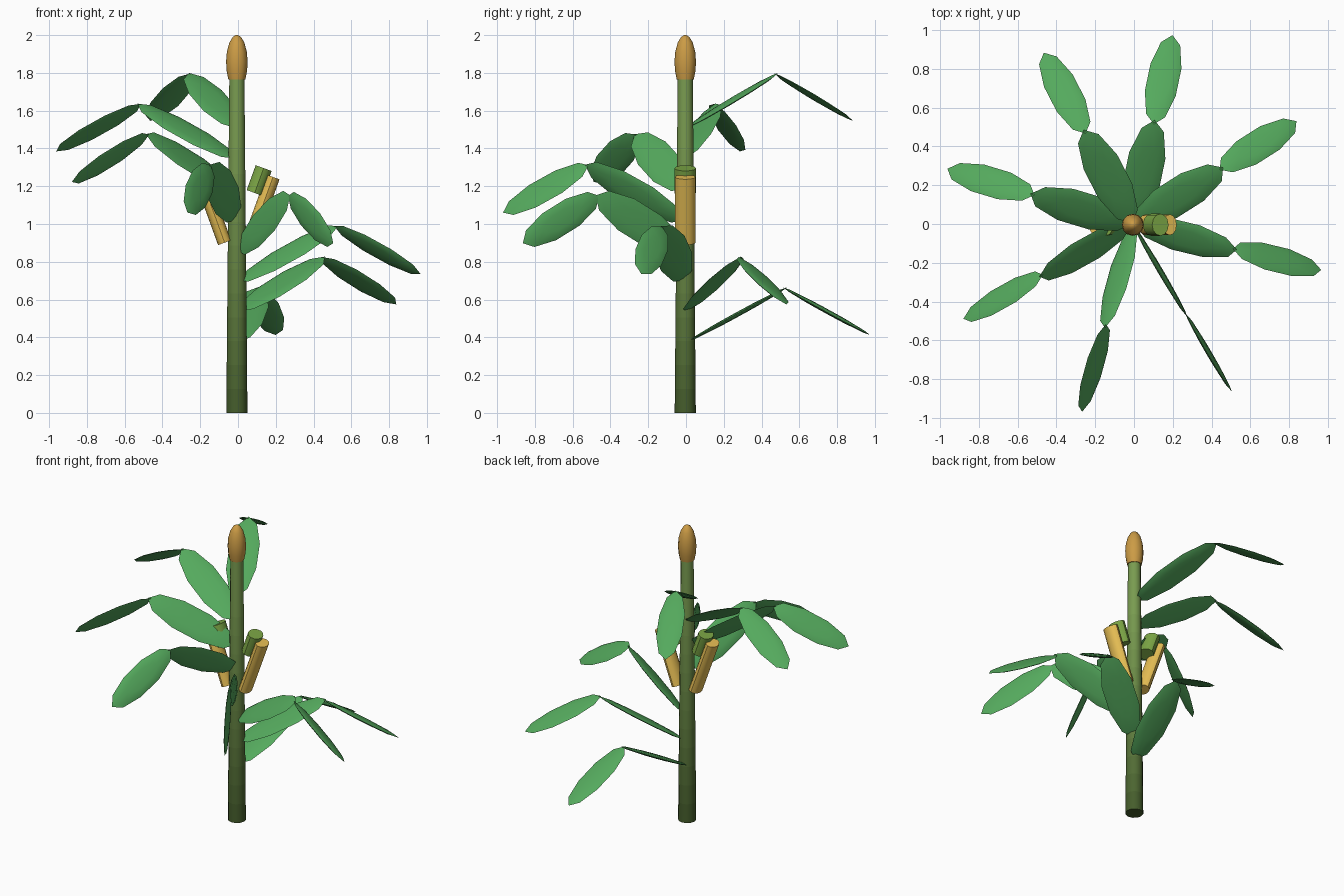
import bpy, bmesh, math
from mathutils import Vector, Matrix

if "Cube" in bpy.data.objects:
    bpy.data.objects.remove(bpy.data.objects["Cube"])

CX, CY = -0.006, -0.004


def material(name, rgb):
    m = bpy.data.materials.new(name)
    m.diffuse_color = (*rgb, 1)
    m.use_nodes = True
    m.node_tree.nodes["Principled BSDF"].inputs["Base Color"].default_value = m.diffuse_color
    return m


def finish(bm, name, mats, angle=35):
    bmesh.ops.recalc_face_normals(bm, faces=bm.faces[:])
    me = bpy.data.meshes.new(name)
    bm.to_mesh(me)
    bm.free()
    ob = bpy.data.objects.new(name, me)
    bpy.context.collection.objects.link(ob)
    for m in mats:
        me.materials.append(m)
    bpy.ops.object.select_all(action='DESELECT')
    bpy.context.view_layer.objects.active = ob
    ob.select_set(True)
    bpy.ops.object.shade_smooth_by_angle(angle=math.radians(angle))
    return ob


def lathe(name, profile, mats, seg=12, banded=False):
    bm = bmesh.new()
    rings = []
    for r, z in profile:
        rings.append([bm.verts.new((CX + r * math.cos(2 * math.pi * i / seg),
                                    CY + r * math.sin(2 * math.pi * i / seg), z))
                      for i in range(seg)])
    for k in range(len(rings) - 1):
        a, b = rings[k], rings[k + 1]
        for i in range(seg):
            j = (i + 1) % seg
            f = bm.faces.new((a[i], a[j], b[j], b[i]))
            f.material_index = k if banded else 0
    bm.faces.new(rings[0])
    bm.faces.new(rings[-1]).material_index = len(mats) - 1
    return finish(bm, name, mats)


leaf_mat = material("leaf_green", (0.09, 0.40, 0.11))
ear_mat = material("ear_yellow", (0.80, 0.52, 0.09))
husk_mat = material("husk_green", (0.20, 0.38, 0.06))
tassel_mat = material("tassel_brown", (0.60, 0.33, 0.06))

# Stalk: tapered, shading from dark at the foot to light at the top
N = 14
low, high = Vector((0.06, 0.11, 0.025)), Vector((0.19, 0.33, 0.08))
stalk_mats = [material(f"stalk_green_{k}", low.lerp(high, min(1, k / (N - 3)))) for k in range(N)]
lathe("stalk", [(0.056 - 0.016 * k / N, 1.77 * k / N) for k in range(N + 1)],
      stalk_mats, banded=True)

# Tassel: blunt-based bud on top
lathe("tassel", [(0.045, 1.765), (0.054, 1.81), (0.057, 1.86), (0.053, 1.91),
                 (0.040, 1.96), (0.022, 1.99), (0.006, 2.0)], [tassel_mat])


# Leaves: an arching pair of flat blades for each, spiralling up the stalk
def blade(name, az, radius, z, slope, length, width):
    e = math.radians(slope)
    d = Vector((math.cos(az) * math.cos(e), math.sin(az) * math.cos(e), math.sin(e)))
    rot = Vector((0, 1, 0)).rotation_difference(d).to_matrix().to_4x4()
    pos = Vector((CX + radius * math.cos(az), CY + radius * math.sin(az), z))
    bm = bmesh.new()
    bmesh.ops.create_uvsphere(bm, u_segments=10, v_segments=6, radius=1)
    bmesh.ops.transform(bm, verts=bm.verts[:], matrix=Matrix.Translation(pos) @ rot
                        @ Matrix.Diagonal((width, length, 0.012, 1)))
    finish(bm, name, [leaf_mat])


for i in range(8):
    az = math.radians(78.2) - 0.8 * i
    z = 0.52 + 0.162 * i
    blade(f"leaf_inner_{i + 1}", az, 0.28, z, 28.2, 0.308, 0.10)
    blade(f"leaf_outer_{i + 1}", az, 0.765, z + 0.018, -28.2, 0.266, 0.085)


# Ears: slightly flattened cylinders leaning out on both sides, with a husk stub
def leaning_cylinder(name, side, x, z, length, rx, ry, mat):
    bm = bmesh.new()
    bmesh.ops.create_cone(bm, cap_ends=True, segments=12, radius1=1, radius2=1, depth=1)
    m = (Matrix.Translation((CX + side * x, CY, z))
         @ Matrix.Rotation(side * math.radians(20), 4, 'Y')
         @ Matrix.Diagonal((rx, ry, length, 1)))
    bmesh.ops.transform(bm, verts=bm.verts[:], matrix=m)
    finish(bm, name, [mat])


for side, label in ((1, "right"), (-1, "left")):
    leaning_cylinder(f"ear_{label}", side, 0.128, 1.075, 0.37, 0.037, 0.054, ear_mat)
    leaning_cylinder(f"husk_{label}", side, 0.118, 1.23, 0.14, 0.045, 0.057, husk_mat)
